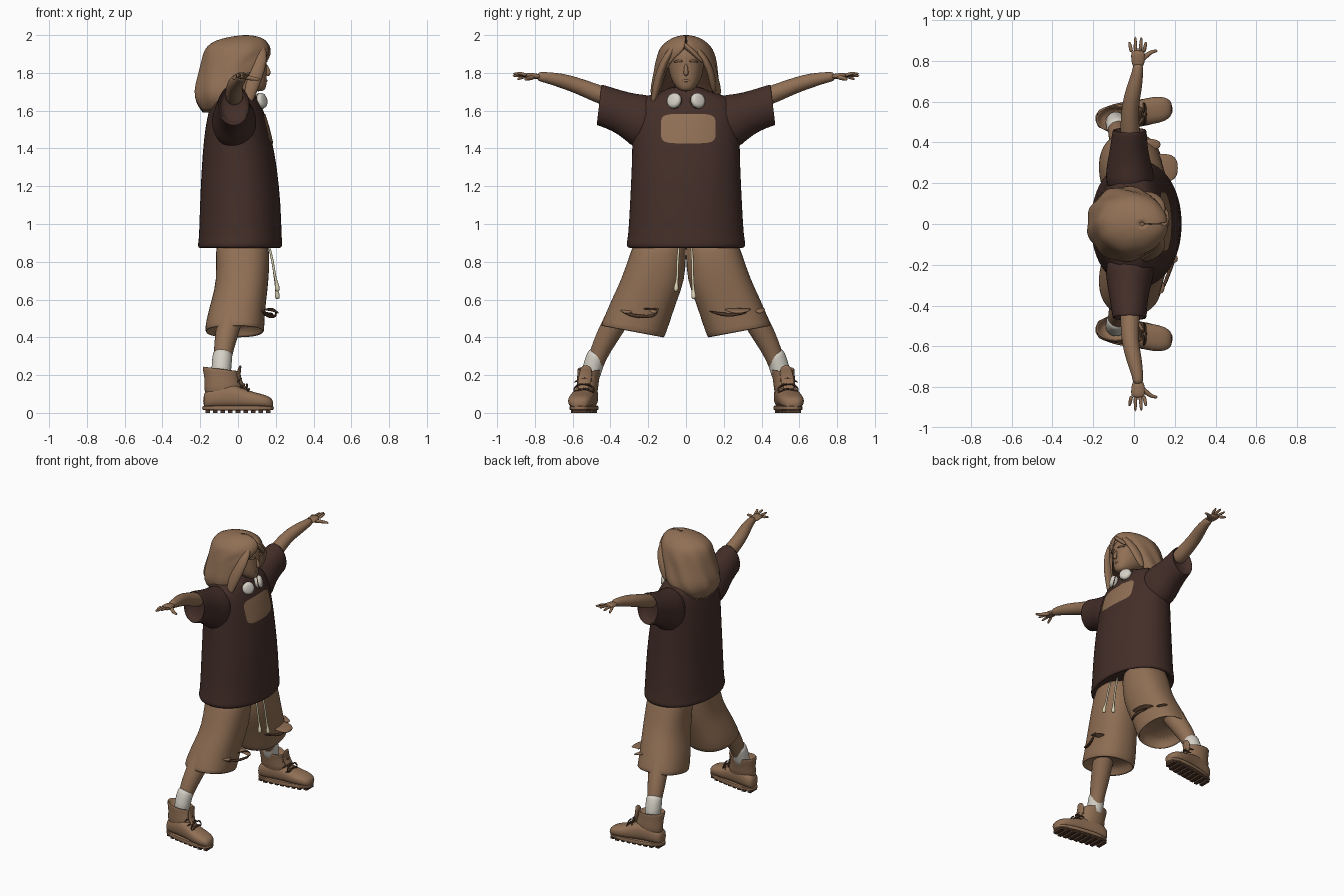
import bpy, bmesh, math
from mathutils import Vector as V


def material(name, rgb):
    m = bpy.data.materials.new(name)
    m.diffuse_color = (*rgb, 1)
    return m


TAN = material("tan", (0.28, 0.16, 0.09))
SHIRT = material("dark maroon", (0.058, 0.028, 0.022))
DARK = material("dark brown", (0.075, 0.038, 0.022))
WHITE = material("off white", (0.66, 0.63, 0.56))
CREAM = material("cream", (0.70, 0.64, 0.44))


def finish(name, bm, mats, mirror=False, sub=1, smooth=True):
    bmesh.ops.recalc_face_normals(bm, faces=bm.faces)
    me = bpy.data.meshes.new(name)
    bm.to_mesh(me)
    bm.free()
    for p in me.polygons:
        p.use_smooth = smooth
    for m in mats:
        me.materials.append(m)
    ob = bpy.data.objects.new(name, me)
    bpy.context.collection.objects.link(ob)
    if mirror:
        mod = ob.modifiers.new("mirror", 'MIRROR')
        mod.use_axis = (False, True, False)
    if sub:
        ob.modifiers.new("subdivide", 'SUBSURF').levels = sub
    return ob


def bridge(bm, rows, closed=True):
    n = len(rows[0])
    for a, b in zip(rows, rows[1:]):
        for i in range(n if closed else n - 1):
            j = (i + 1) % n
            bm.faces.new((a[i], a[j], b[j], b[i]))


def loft(name, rings, mat, n=24, e=2.0, caps=(True, True), **kw):
    """Skin rings given as (centre, half axis u, half axis v), superellipse power e."""
    bm = bmesh.new()
    rows = []
    for c, u, v in rings:
        row = []
        for i in range(n):
            t = math.tau * i / n
            a, b = math.cos(t), math.sin(t)
            a, b = [math.copysign(abs(k) ** (2 / e), k) for k in (a, b)]
            row.append(bm.verts.new(V(c) + V(u) * a + V(v) * b))
        rows.append(row)
    bridge(bm, rows)
    if caps[0]:
        bm.faces.new(rows[0])
    if caps[1]:
        bm.faces.new(rows[-1])
    return finish(name, bm, [mat], **kw)


def upright(name, table, mat, **kw):
    """Rows are z, x min, x max, y centre, y half width."""
    return loft(name, [((( a + b) / 2, y, z), ((b - a) / 2, 0, 0), (0, h, 0))
                       for z, a, b, y, h in table], mat, **kw)


def tube(name, pts, radii, mat, n=10, flat=1.0, side=(0, 0, 1), **kw):
    """Tapered tube; flat scales the half axis nearest to the side vector."""
    pts = [V(p) for p in pts]
    if not isinstance(radii, (list, tuple)):
        radii = [radii] * len(pts)
    rings = []
    for i, p in enumerate(pts):
        d = (pts[min(i + 1, len(pts) - 1)] - pts[max(i - 1, 0)]).normalized()
        u = d.cross(V(side)).normalized()
        v = u.cross(d)
        rings.append((p, u * radii[i], v * radii[i] * flat))
    return loft(name, rings, mat, n=n, **kw)


# Shirt body with a rolled hem and a shoulder slope
shirt = upright("shirt_body", [
    (0.92, -0.18, 0.20, 0, 0.27), (0.875, -0.195, 0.215, 0, 0.29), (0.87, -0.213, 0.232, 0, 0.312),
    (0.90, -0.213, 0.236, 0, 0.318), (0.92, -0.207, 0.232, 0, 0.308), (1.10, -0.203, 0.228, 0, 0.298),
    (1.30, -0.193, 0.208, 0, 0.288), (1.45, -0.182, 0.18, 0, 0.285), (1.56, -0.165, 0.15, 0, 0.285),
    (1.64, -0.145, 0.12, 0, 0.27), (1.685, -0.12, 0.095, 0, 0.20), (1.705, -0.09, 0.08, 0, 0.11),
    (1.73, -0.075, 0.07, 0, 0.085)], SHIRT, n=32, e=2.1)

# Sleeves: rows are y, z bottom, z top, x centre, x half width
loft("sleeve", [((x, y, (a + b) / 2), (h, 0, 0), (0, -(b - a) * 0.06, (b - a) / 2)) for y, a, b, x, h in [
    (0.15, 1.40, 1.68, -0.02, 0.12), (0.25, 1.39, 1.685, -0.02, 0.12), (0.31, 1.45, 1.695, -0.025, 0.105),
    (0.38, 1.495, 1.715, -0.025, 0.092), (0.45, 1.52, 1.738, -0.022, 0.085), (0.463, 1.523, 1.738, -0.022, 0.083),
    (0.458, 1.535, 1.73, -0.022, 0.073), (0.42, 1.54, 1.72, -0.022, 0.07)]], SHIRT, mirror=True)

# Chest patch wrapped on to the shirt
patch = loft("chest_patch", [((0.5, 0.012, 1.505), (0, 0.145 * k, 0), (0, 0, 0.078 * k))
                             for k in (1, 0.85, 0.65, 0.4, 0.1)], TAN, n=48, e=5, caps=(False, True), sub=0)
wrap = patch.modifiers.new("wrap", 'SHRINKWRAP')
wrap.target, wrap.wrap_method, wrap.offset = shirt, 'PROJECT', 0.005
wrap.use_project_x, wrap.use_negative_direction, wrap.use_positive_direction = True, True, False

# Arms and hands
tube("arm", [(-0.02, 0.38, 1.655), (-0.02, 0.48, 1.695), (-0.02, 0.58, 1.735), (0.0, 0.66, 1.76),
             (0.02, 0.75, 1.778), (0.02, 0.79, 1.782)],
     [0.05, 0.048, 0.042, 0.04, 0.027, 0.026], TAN, n=16, mirror=True)
tube("palm", [(0.02, 0.765, 1.78), (0.02, 0.79, 1.782), (0.02, 0.83, 1.785), (0.02, 0.855, 1.785)],
     [0.024, 0.034, 0.038, 0.03], TAN, flat=0.45, mirror=True)
for i, (x, dx, end, dz) in enumerate([(-0.012, -0.012, 0.895, -0.02), (0.008, -0.002, 0.922, 0.0),
                                      (0.03, 0.006, 0.92, 0.012), (0.048, 0.012, 0.895, 0.018)]):
    tube(f"finger_{i + 1}", [(x, 0.84, 1.785), (x + dx / 2, 0.87, 1.787 + dz / 2), (x + dx, end, 1.784 + dz)],
         [0.011, 0.0095, 0.007], TAN, n=8, mirror=True)
tube("thumb", [(0.03, 0.80, 1.78), (0.065, 0.83, 1.772), (0.09, 0.847, 1.768), (0.118, 0.85, 1.765)],
     [0.017, 0.013, 0.01, 0.007], TAN, n=8, mirror=True)

# Head, neck and face
upright("neck", [(1.62, -0.05, 0.05, 0, 0.055), (1.70, -0.045, 0.055, 0, 0.05), (1.78, -0.04, 0.07, 0, 0.05)], TAN)
upright("head", [(1.702, 0.085, 0.13, 0, 0.022), (1.715, 0.04, 0.148, 0, 0.045), (1.75, -0.04, 0.153, 0, 0.073),
                 (1.80, -0.09, 0.152, 0, 0.09), (1.85, -0.11, 0.152, 0, 0.097), (1.90, -0.11, 0.155, 0, 0.098),
                 (1.95, -0.07, 0.125, 0, 0.075)], TAN, e=2.2)
tube("nose", [(0.143, 0, 1.85), (0.156, 0, 1.82), (0.165, 0, 1.797), (0.15, 0, 1.785)],
     [0.008, 0.011, 0.015, 0.01], TAN, side=(0, 1, 0))
tube("lips", [(0.14, -0.028, 1.757), (0.154, 0, 1.76), (0.14, 0.028, 1.757)], [0.004, 0.009, 0.004], TAN)
tube("brow", [(0.13, 0.068, 1.857), (0.15, 0.04, 1.866), (0.153, 0.015, 1.86)], [0.004, 0.008, 0.004], TAN, mirror=True)

# Hair shell open at the face: z, x centre, x radius, y radius, opening angle on each side
bm = bmesh.new()
rows = []
for z, cx, rx, ry, a, b in [
        (2.0, 0.04, 0.01, 0.01, 3, 3), (1.995, 0.04, 0.065, 0.05, 3, 3), (1.975, 0.015, 0.135, 0.095, 3, 3),
        (1.94, 0.0, 0.168, 0.135, 3, 3), (1.905, -0.005, 0.178, 0.152, 24, 10), (1.85, -0.015, 0.18, 0.165, 44, 38),
        (1.78, -0.03, 0.182, 0.172, 50, 47), (1.70, -0.045, 0.192, 0.192, 55, 52),
        (1.64, -0.06, 0.165, 0.175, 75, 62), (1.59, -0.08, 0.105, 0.12, 100, 90)]:
    row = []
    for i in range(41):
        t = math.radians(a + (360 - a - b) * i / 40)
        w = 1 + 0.035 * min(1, (2 - z) * 5) * math.sin(9 * t + 16 * z)
        row.append(bm.verts.new((cx + rx * w * math.cos(t), ry * w * math.sin(t), z)))
    rows.append(row)
bridge(bm, rows, closed=False)
hair = finish("hair", bm, [TAN, DARK], sub=1)
thick = hair.modifiers.new("thickness", 'SOLIDIFY')
thick.thickness, thick.offset, thick.material_offset = 0.018, -1, 1
for i, (pts, r) in enumerate([
        ([(0.10, -0.03, 1.965), (0.13, -0.09, 1.91), (0.11, -0.135, 1.82), (0.07, -0.155, 1.73), (0.05, -0.18, 1.62)],
         [0.02, 0.034, 0.036, 0.042, 0.018]),
        ([(0.10, 0.0, 1.965), (0.135, 0.075, 1.91), (0.11, 0.125, 1.83), (0.075, 0.14, 1.76), (0.05, 0.15, 1.69)],
         [0.02, 0.034, 0.032, 0.036, 0.015]),
        ([(0.12, -0.03, 1.965), (0.15, 0.0, 1.94), (0.155, 0.05, 1.90), (0.135, 0.095, 1.85)],
         [0.015, 0.026, 0.024, 0.012])]):
    tube(f"hair_lock_{i + 1}", pts, r, TAN, side=(0, 1, 0), flat=0.6, n=12)

# Headphones round the neck
arc = [math.radians(40 + 280 * i / 16) for i in range(17)]
tube("headphone_band", [(0.02 + 0.105 * math.cos(t), 0.105 * math.sin(t), 1.69 - 0.03 * math.cos(t)) for t in arc],
     0.014, DARK)
for nm, r, w, mat in (("headphone_cup", 0.043, 0.025, WHITE), ("headphone_ring", 0.045, 0.006, DARK)):
    ax = V((0.75, 0.45, 0.2)).normalized()
    u = ax.cross(V((0, 0, 1))).normalized()
    v = u.cross(ax)
    loft(nm, [(V((0.12, 0.06, 1.652)) + ax * w * k, u * r * s, v * r * s) for k, s in
              ((-1, 0.5), (-0.8, 0.9), (0, 1), (0.8, 0.95), (1.1, 0.5))], mat, mirror=True)

# Shorts: wide legs with a hem turned inward
loft("shorts_leg", [((x, y, z), (h, 0, 0), (0, w, t)) for x, y, z, h, w, t in [
    (0.02, 0.13, 0.96, 0.13, 0.13, 0), (0.025, 0.145, 0.85, 0.145, 0.148, 0), (0.025, 0.175, 0.70, 0.138, 0.17, 0.0),
    (0.005, 0.22, 0.60, 0.145, 0.17, 0.01), (-0.015, 0.26, 0.49, 0.155, 0.17, 0.025),
    (-0.018, 0.285, 0.425, 0.158, 0.17, 0.032), (-0.018, 0.283, 0.43, 0.145, 0.158, 0.03),
    (-0.015, 0.265, 0.50, 0.135, 0.145, 0.02)]], TAN, n=28, e=2.3, mirror=True)

# Torn flaps over the knees, with dark edges
for i, (y, w, x) in enumerate([(0.275, 0.075, 0.215), (0.39, 0.03, 0.13), (-0.31, 0.045, 0.15), (-0.17, 0.03, 0.215)]):
    loft(f"knee_flap_{i + 1}", [((a, y, z), (0, w * k, 0), (0, 0, 0.006)) for a, z, k in
                                ((0.06, 0.55, 0.9), (x - 0.05, 0.55, 1), (x - 0.01, 0.535, 0.7), (x, 0.53, 0.3))], TAN)
tube("knee_tear_left", [(0.12, 0.12, 0.54), (0.165, 0.19, 0.52), (0.185, 0.25, 0.518), (0.15, 0.325, 0.532)],
     [0.003, 0.01, 0.012, 0.003], DARK)
tube("knee_tear_right", [(0.12, -0.35, 0.545), (0.15, -0.30, 0.517), (0.17, -0.24, 0.51), (0.20, -0.17, 0.51),
                         (0.205, -0.145, 0.535), (0.18, -0.17, 0.555), (0.15, -0.23, 0.55)],
     [0.003, 0.009, 0.01, 0.009, 0.008, 0.007, 0.003], DARK)

# Drawstrings with knotted ends
for nm, y, end in (("left", 0.035, 0.60), ("right", -0.045, 0.64)):
    tube(f"drawstring_{nm}", [(0.16, y * 0.8, 0.90), (0.185, y, 0.80), (0.195, y, 0.72), (0.205, y * 1.1, end + 0.05),
                              (0.207, y * 1.15, end + 0.03), (0.21, y * 1.2, end)],
         [0.007, 0.007, 0.007, 0.007, 0.014, 0.015], CREAM, n=8, side=(0, 1, 0))

# Legs and socks
tube("lower_leg", [(0.0, 0.24, 0.72), (-0.03, 0.34, 0.54), (-0.065, 0.42, 0.40), (-0.08, 0.465, 0.31), (-0.09, 0.50, 0.2)],
     [0.085, 0.068, 0.062, 0.048, 0.045], TAN, n=18, side=(1, 0, 0), mirror=True)
tube("sock", [(-0.078, 0.46, 0.325), (-0.083, 0.475, 0.30), (-0.088, 0.495, 0.24), (-0.09, 0.51, 0.17)],
     [0.05, 0.054, 0.053, 0.052], WHITE, n=18, side=(1, 0, 0), mirror=True)

# Boots: foot lofted heel to toe (x, y, top z, half width), then shaft, tongue, sole, treads and laces
loft("boot_foot", [((x, y, (t + 0.025) / 2), (0, h, 0), (0, 0, (t - 0.025) / 2)) for x, y, t, h in [
    (-0.185, 0.515, 0.10, 0.035), (-0.16, 0.517, 0.13, 0.055), (-0.08, 0.525, 0.16, 0.06), (0.0, 0.54, 0.145, 0.06),
    (0.06, 0.552, 0.115, 0.067), (0.13, 0.562, 0.10, 0.066), (0.17, 0.565, 0.085, 0.05), (0.187, 0.566, 0.065, 0.028)]],
    TAN, e=2.5, mirror=True)
loft("boot_shaft", [((x, y, z), (h, 0, t), (0, w, 0)) for x, y, z, h, w, t in [
    (-0.075, 0.525, 0.07, 0.11, 0.056, 0), (-0.08, 0.522, 0.15, 0.095, 0.058, 0), (-0.09, 0.515, 0.20, 0.09, 0.06, 0),
    (-0.092, 0.512, 0.235, 0.10, 0.066, -0.012), (-0.092, 0.512, 0.235, 0.086, 0.056, -0.012),
    (-0.09, 0.515, 0.19, 0.075, 0.052, 0)]], TAN, mirror=True)
tube("boot_tongue", [(0.05, 0.548, 0.115), (0.01, 0.54, 0.16), (0.0, 0.53, 0.21), (0.015, 0.525, 0.255)],
     [0.03, 0.036, 0.038, 0.026], TAN, side=(1, 0, 0), flat=0.3, mirror=True)
loft("boot_sole", [((0, 0.54, z), (0.19 * k, 0.03, 0), (-0.01, 0.066 * k, 0)) for z, k in
                   ((0.012, 0.97), (0.016, 1), (0.036, 1), (0.04, 0.97))], TAN, n=32, e=2.6, mirror=True, smooth=False)
bm = bmesh.new()
for i in range(9):
    x = -0.16 + 0.04 * i
    made = bmesh.ops.create_cube(bm, size=1)["verts"]
    bmesh.ops.scale(bm, vec=(0.024, 0.10 if 0 < i < 8 else 0.075, 0.018), verts=made)
    bmesh.ops.translate(bm, vec=(x, 0.54 + 0.15 * x, 0.009), verts=made)
finish("boot_treads", bm, [DARK], mirror=True, sub=0, smooth=False)
for i, (x, z) in enumerate([(0.055, 0.125), (0.03, 0.15), (0.012, 0.18)]):
    tube(f"lace_{i + 1}", [(x - 0.025, 0.485, z - 0.02), (x + 0.004, 0.52, z + 0.003), (x + 0.006, 0.555, z + 0.003),
                           (x - 0.02, 0.595, z - 0.02)], 0.006, DARK, n=6, mirror=True)
for s in (-1, 1):
    tube("lace_bow_" + ("inner" if s < 0 else "outer"),
         [(0.045, 0.54, 0.15), (0.05, 0.54 + s * 0.03, 0.155), (0.045, 0.54 + s * 0.06, 0.125),
          (0.055, 0.54 + s * 0.05, 0.105), (0.06, 0.54 + s * 0.015, 0.13)], 0.006, DARK, n=6, mirror=True)
